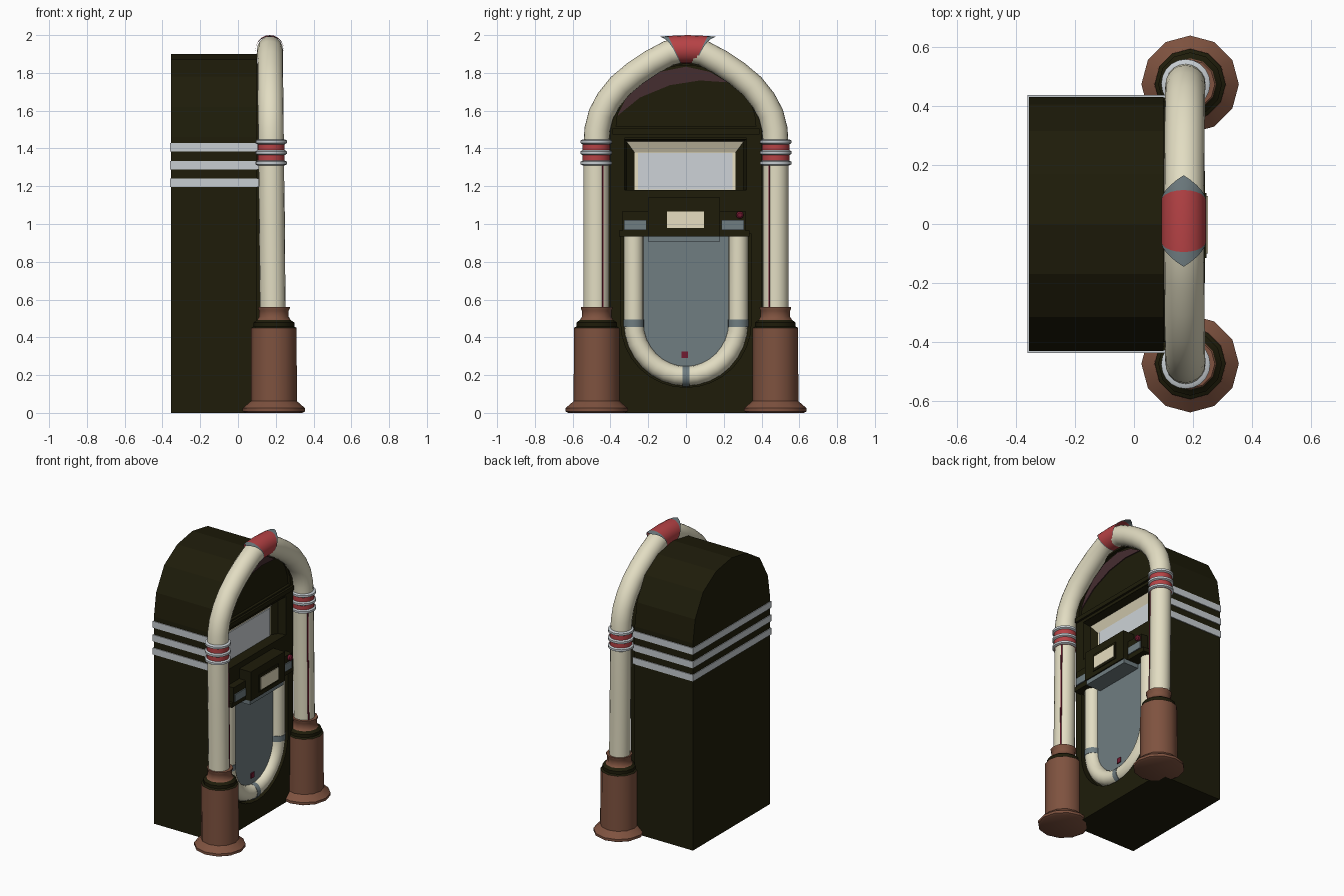
import bpy, bmesh, math
from mathutils import Vector

if "Cube" in bpy.data.objects:
    bpy.data.objects.remove(bpy.data.objects["Cube"])


def material(name, rgb):
    m = bpy.data.materials.new(name)
    m.diffuse_color = (*rgb, 1)
    m.use_nodes = True
    m.node_tree.nodes["Principled BSDF"].inputs["Base Color"].default_value = m.diffuse_color
    return m


DARK = material("dark_olive", (0.013, 0.0115, 0.003))
CREAM = material("cream", (0.76, 0.72, 0.54))
PALE = material("pale_cream", (0.86, 0.79, 0.57))
BROWN = material("copper_brown", (0.21, 0.085, 0.05))
SILVER = material("silver", (0.57, 0.61, 0.64))
STEEL = material("blue_grey", (0.16, 0.205, 0.22))
RED = material("red", (0.47, 0.055, 0.06))
GLASS = material("pale_glass", (0.61, 0.65, 0.68))
PLUM = material("plum", (0.06, 0.026, 0.03))
MAROON = material("maroon", (0.17, 0.01, 0.03))


def mesh_obj(name, verts, faces, mats, idx=None, smooth=False):
    me = bpy.data.meshes.new(name)
    me.from_pydata([tuple(v) for v in verts], [], faces)
    for m in mats:
        me.materials.append(m)
    if idx:
        for p, i in zip(me.polygons, idx):
            p.material_index = i
    bm = bmesh.new()
    bm.from_mesh(me)
    bmesh.ops.recalc_face_normals(bm, faces=bm.faces)
    bm.to_mesh(me)
    bm.free()
    ob = bpy.data.objects.new(name, me)
    bpy.context.collection.objects.link(ob)
    if smooth:
        bpy.ops.object.select_all(action='DESELECT')
        ob.select_set(True)
        bpy.context.view_layer.objects.active = ob
        bpy.ops.object.shade_smooth_by_angle(angle=math.radians(40))
    return ob


def prism(name, outline, x0, x1, mat):
    """Extrude a (y, z) outline along x."""
    n = len(outline)
    verts = [(x, y, z) for x in (x0, x1) for y, z in outline]
    faces = [tuple(range(n)), tuple(range(n, 2 * n))]
    faces += [(i, (i + 1) % n, n + (i + 1) % n, n + i) for i in range(n)]
    return mesh_obj(name, verts, faces, [mat])


def box(name, x0, x1, y0, y1, z0, z1, mat):
    return prism(name, [(y0, z0), (y1, z0), (y1, z1), (y0, z1)], x0, x1, mat)


def skin(name, rings, mats, idx=None, caps=True, smooth=True):
    """Join equal rings of points; idx gives a material for each band."""
    n = len(rings[0])
    verts = [p for r in rings for p in r]
    faces, mi = [], []
    for k in range(len(rings) - 1):
        for i in range(n):
            j = (i + 1) % n
            faces.append((k * n + i, k * n + j, (k + 1) * n + j, (k + 1) * n + i))
            mi.append(idx[k] if idx else 0)
    if caps:
        faces += [tuple(range(n)), tuple(range(len(verts) - n, len(verts)))]
        mi += [mi[0], mi[-1]]
    return mesh_obj(name, verts, faces, mats, mi, smooth)


def lathe(name, cx, cy, profile, mats, idx=None, seg=12):
    rings = [[(cx + r * math.cos(a), cy + r * math.sin(a), z)
              for a in (2 * math.pi * i / seg for i in range(seg))] for r, z in profile]
    return skin(name, rings, mats, idx)


def sweep(name, path, r, mat, seg=16):
    """Round tube along a path that lies close to a y-z plane."""
    pts = [Vector(p) for p in path]
    rings = []
    for k, p in enumerate(pts):
        t = (pts[min(k + 1, len(pts) - 1)] - pts[max(k - 1, 0)]).normalized()
        n1 = Vector((1, 0, 0))
        n2 = t.cross(n1).normalized()
        rings.append([p + r * (math.cos(a) * n1 + math.sin(a) * n2)
                      for a in (2 * math.pi * i / seg for i in range(seg))])
    return skin(name, rings, [mat])


def arch(a, b, zc, n=16):
    return [(a * math.cos(math.pi * i / n), zc + b * math.sin(math.pi * i / n)) for i in range(n + 1)]


def cut(target, cutter):
    m = target.modifiers.new("cut", 'BOOLEAN')
    m.operation, m.solver, m.object = 'DIFFERENCE', 'EXACT', cutter
    bpy.context.view_layer.objects.active = target
    bpy.ops.object.modifier_apply(modifier=m.name)


def u_shape(a, b, top):
    return [(a, top)] + arch(a, -b, 0.48) + [(-a, top)]


# Cabinet and front panel
half = [(0.43, 0), (0.43, 1.46), (0.405, 1.62), (0.315, 1.78), (0.17, 1.87)]
body = prism("cabinet", half + [(0, 1.9)] + [(-y, z) for y, z in reversed(half)], -0.355, 0.1, DARK)
panel = prism("front_panel", [(0.4, 0)] + arch(0.4, 0.36, 1.49) + [(-0.4, 0)], 0.08, 0.15, DARK)

# Window opening, upper arch recess and lower U-shaped recess
c1 = box("window_cutter", 0.05, 0.2, -0.325, 0.32, 1.18, 1.455, DARK)
c2 = prism("arch_cutter", arch(0.37, 0.325, 1.515), 0.13, 0.2, DARK)
c3 = prism("u_cutter", u_shape(0.345, 0.345, 0.95), 0.105, 0.2, DARK)
cut(body, c1)
for c in (c1, c2, c3):
    cut(panel, c)
    bpy.data.objects.remove(c)

# Window surround (dark sides, cream top wedge and back) and pane
loops = [(0.15, -0.325, 0.32, 1.45), (0.1, -0.315, 0.305, 1.437), (0.07, -0.272, 0.262, 1.378)]
verts = [(x, y, z) for x, y0, y1, z1 in loops for y, z in ((y0, 1.181), (y1, 1.181), (y1, z1), (y0, z1))]
faces = [(k + i, k + (i + 1) % 4, k + 4 + (i + 1) % 4, k + 4 + i) for k in (0, 4) for i in range(4)]
mesh_obj("window_surround", verts, faces + [(8, 9, 10, 11)], [DARK, PALE], [0, 0, 0, 0, 0, 0, 1, 0, 1])
box("window_pane", 0.068, 0.077, -0.255, 0.245, 1.182, 1.377, GLASS)
box("window_ledge", 0.14, 0.165, -0.39, 0.39, 1.475, 1.505, DARK)

# Plum crescent in the upper arch
top_edge = [(-0.365, 1.57), (-0.32, 1.66), (-0.243, 1.74), (-0.14, 1.805), (0, 1.833), (0.127, 1.805), (0.22, 1.75)]
low_edge = [(0.074, 1.76), (-0.085, 1.735), (-0.243, 1.67), (-0.33, 1.6)]
prism("arch_crescent", top_edge + low_edge, 0.128, 0.136, PLUM)

# Silver bands around the cabinet
for i, z in enumerate((1.195, 1.288, 1.383)):
    box(f"cabinet_band_{i + 1}_back", -0.36, -0.35, -0.436, 0.436, z, z + 0.046, SILVER)
    for s, n in ((-1, "left"), (1, "right")):
        box(f"cabinet_band_{i + 1}_{n}", -0.36, 0.112, *sorted((s * 0.427, s * 0.436)), z, z + 0.046, SILVER)


def lean(z):
    return 0.184 - 0.0107 * (z - 0.56)


# Arched tube
side = [(0.475, 0.54), (0.475, 1.0), (0.475, 1.42), (0.47, 1.5), (0.45, 1.58), (0.41, 1.655),
        (0.35, 1.73), (0.27, 1.797), (0.18, 1.857), (0.09, 1.905)]
loop = side + [(0, 1.925)] + [(-y, z) for y, z in reversed(side)]
sweep("arch_tube", [(lean(z), y, z) for y, z in loop], 0.068, CREAM, 20)

# Top clasp: red sleeve with pointed steel ends
rings = []
for tip, s in ((1, -1), (0, -1), (0, 0), (0, 1), (1, 1)):
    ring = []
    for i in range(20):
        a = 2 * math.pi * i / 20
        c = math.cos(a)
        length = 0.07 + 0.035 * c + tip * (0.005 + (0.045 * (1 - abs(math.sin(a))) if c > 0 else 0))
        y = s * length
        ring.append((0.168 + 0.075 * math.sin(a), y + 0.01, 1.925 - 0.4 * y * y + 0.075 * c))
    rings.append(ring)
skin("top_clasp", rings, [RED, STEEL], [1, 0, 0, 1], caps=False)

# Pillar feet, ring collars and thin strips, one per side
foot = [(0.15, 0), (0.165, 0.008), (0.165, 0.025), (0.122, 0.062), (0.12, 0.45),
        (0.108, 0.457), (0.108, 0.478), (0.088, 0.492), (0.078, 0.51), (0.078, 0.54), (0.084, 0.552), (0.084, 0.56)]
collar, collar_idx = [(0.069, 1.31)], []
for z in (1.323, 1.378, 1.435):
    collar += [(0.072, z - 0.013), (0.083, z - 0.007), (0.083, z + 0.007), (0.072, z + 0.013)]
    collar_idx += [1, 0, 0, 0]
for s, n in ((-1, "left"), (1, "right")):
    lathe(n + "_foot", 0.19, s * 0.473, foot, [BROWN, DARK], [0, 0, 0, 0, 1, 1, 1, 0, 0, 0, 0])
    lathe(n + "_collar", lean(1.38), s * 0.475, collar, [SILVER, RED], collar_idx, 20)
    sweep(n + "_strip", [(lean(z) + 0.057, s * 0.441, z) for z in (0.56, 1.31)], 0.006, MAROON, 6)

# Grille with U-shaped tube, bands and badge
u_path = u_shape(0.277, 0.285, 0.94)
prism("grille", u_path, 0.1, 0.115, STEEL)
sweep("u_tube", [(0.112, y, z) for y, z in u_path], 0.052, CREAM)
for s, n in ((-1, "left"), (1, "right")):
    sweep(n + "_u_band", [(0.112, s * 0.277, z) for z in (0.455, 0.495)], 0.055, STEEL)
sweep("bottom_u_band", [(0.112, y, 0.195) for y in (-0.018, 0.018)], 0.055, STEEL)
box("grille_badge", 0.11, 0.122, -0.025, 0.01, 0.29, 0.325, MAROON)

# Control deck with label, side trays and knob
box("control_deck", 0.1, 0.2, -0.355, 0.335, 0.935, 0.965, DARK)
box("deck_underside", 0.105, 0.232, -0.198, 0.178, 0.905, 0.936, STEEL)
box("control_box", 0.1, 0.24, -0.2, 0.18, 0.935, 1.14, DARK)
box("label_frame", 0.23, 0.246, -0.115, 0.105, 0.965, 1.085, DARK)
box("label_plate", 0.24, 0.25, -0.1, 0.095, 0.98, 1.065, PALE)
for y0, y1, n in ((-0.335, -0.2, "left"), (0.18, 0.315, "right")):
    box(n + "_tray", 0.13, 0.2, y0, y1, 0.96, 1.07, DARK)
    box(n + "_tray_plate", 0.195, 0.208, y0 + 0.008, y1 - 0.008, 0.968, 1.02, STEEL)
knob = [[(x, 0.285 + r * math.cos(a), 1.048 + r * math.sin(a)) for a in (math.pi * i / 5 for i in range(10))]
        for x, r in ((0.19, 0.02), (0.215, 0.02), (0.222, 0.012))]
skin("knob", knob, [MAROON])
